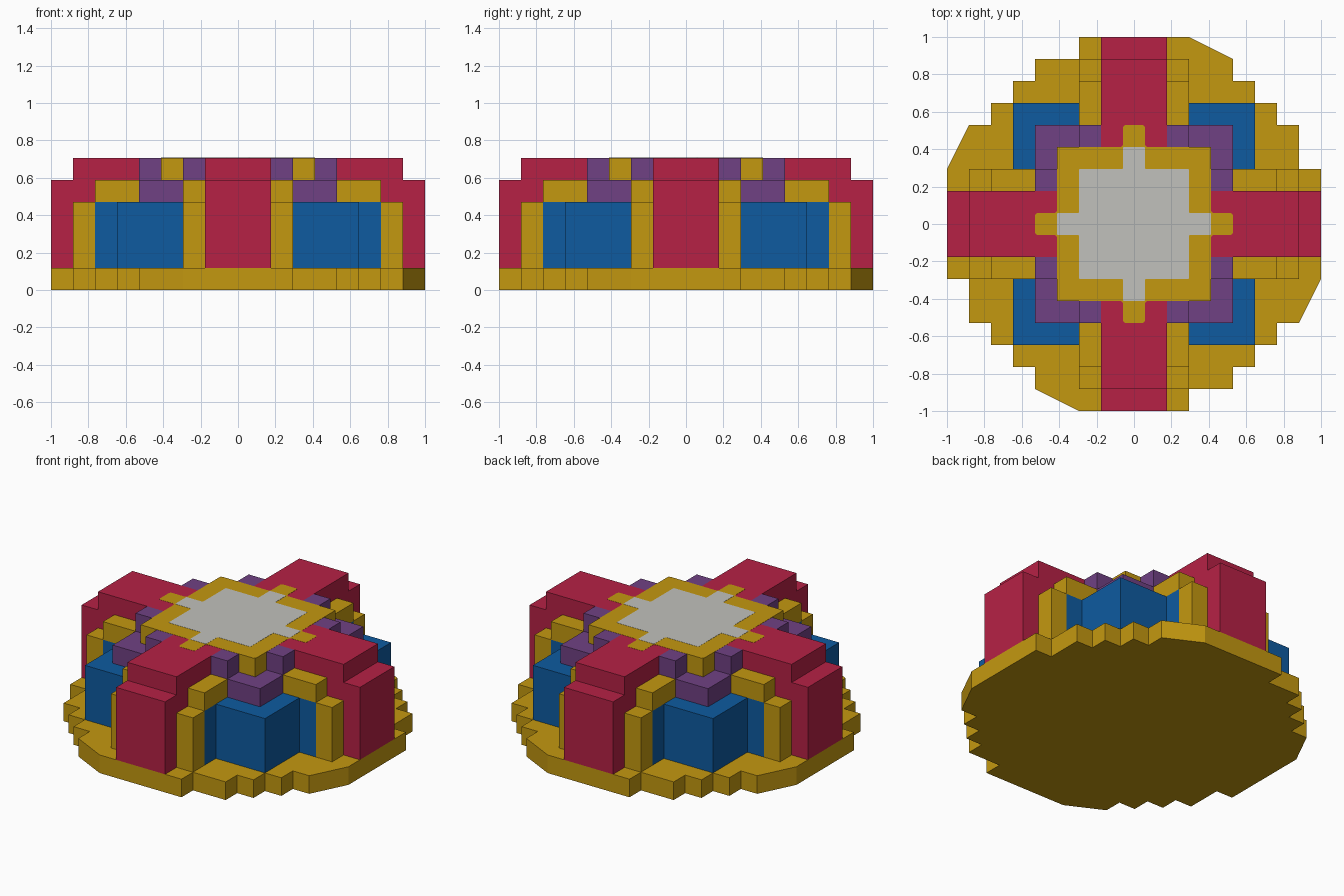
import bpy
import bmesh
from math import pi
from mathutils import Matrix, Vector

cube = bpy.data.objects.get("Cube")
if cube:
    bpy.data.objects.remove(cube)

U = 2 / 17  # one block


def material(name, rgb):
    lin = [(c / 255 / 12.92 if c < 11 else ((c / 255 + 0.055) / 1.055) ** 2.4) for c in rgb]
    m = bpy.data.materials.new(name)
    m.use_nodes = True
    m.diffuse_color = (*lin, 1)
    m.node_tree.nodes["Principled BSDF"].inputs["Base Color"].default_value = (*lin, 1)
    return m


gold = material("gold", (196, 152, 16))
red = material("crimson", (182, 33, 69))
blue = material("blue", (14, 91, 160))
purple = material("purple", (112, 65, 131))
pale = material("pale grey", (193, 193, 188))


def finish(name, bm, mat):
    bmesh.ops.recalc_face_normals(bm, faces=bm.faces)
    mesh = bpy.data.meshes.new(name)
    bm.to_mesh(mesh)
    bm.free()
    mesh.materials.append(mat)
    obj = bpy.data.objects.new(name, mesh)
    bpy.context.collection.objects.link(obj)
    return obj


def blocks(name, mat, boxes, turns=4):
    """Boxes as (x0, x1, y0, y1, z0, z1) in blocks, repeated about the centre."""
    bm = bmesh.new()
    for k in range(turns):
        for x0, x1, y0, y1, z0, z1 in boxes:
            size = Vector((x1 - x0, y1 - y0, z1 - z0)) * U
            mid = Vector((x0 + x1, y0 + y1, z0 + z1)) * U / 2
            mat4 = Matrix.Rotation(k * pi / 2, 4, 'Z') @ Matrix.Translation(mid) @ Matrix.Diagonal((*size, 1))
            bmesh.ops.create_cube(bm, size=1, matrix=mat4)
    return finish(name, bm, mat)


def slab(name, mat, quarter, z0, z1, rounding=0):
    """Extrude an outline given by one quarter, turned four times."""
    bm = bmesh.new()
    verts = []
    for k in range(4):
        turn = Matrix.Rotation(k * pi / 2, 4, 'Z')
        verts += [bm.verts.new(turn @ Vector((x * U, y * U, z0))) for x, y in quarter]
    if rounding:
        bm.faces.new(verts)
        bmesh.ops.bevel(bm, geom=bm.verts[:], offset=rounding, segments=3,
                        profile=0.5, affect='VERTICES')
        face = bm.faces[:][0]
    else:
        face = bm.faces.new(verts)
    top = bmesh.ops.extrude_face_region(bm, geom=[face], use_keep_orig=True)["geom"]
    bmesh.ops.translate(bm, vec=(0, 0, z1 - z0),
                        verts=[g for g in top if isinstance(g, bmesh.types.BMVert)])
    return finish(name, bm, mat)


# Stepped round base
steps = [(8.5, 2.5), (7.5, 4.5), (6.5, 5.5), (5.5, 6.5), (4.5, 7.5)]
outline = []
for i, (x, y) in enumerate(steps):
    start = 2.5 if i == 1 else (steps[i - 1][1] if i else -2.5)
    outline += [(x, start), (x, y)]
slab("base", gold, outline, 0, U)

# Blue body with shallow recesses beside the arms
blocks("body", blue, [(-5.5, 5.5, -5.5, 5.5, 1, 4)], turns=1)
blocks("body_recesses", blue, [(5.5, 6.5, -2.5, 2.5, 1, 4)])

# Gold posts and the lintels stepping inward above them
blocks("posts", gold, [(6.5, 7.5, -2.5, 2.5, 1, 4)])
blocks("lintels", gold, [(4.5, 6.5, -2.5, 2.5, 4, 5)])

# Four red arms, lower and upper tier
blocks("arms_lower", red, [(3.5, 8.5, -1.5, 1.5, 1, 5)])
blocks("arms_upper", red, [(3.5, 7.5, -1.5, 1.5, 5, 6)])

# Purple roof and the small blocks hugging the arms
blocks("roof", purple, [(-4.5, 4.5, -4.5, 4.5, 4, 5)], turns=1)
blocks("roof_blocks", purple, [(3.5, 4.5, s * 2 - 0.5, s * 2 + 0.5, 5, 6) for s in (-1, 1)])

# Gold crown with tabs, and the pale cross plate inlaid on it
blocks("crown", gold, [(-3.5, 3.5, -3.5, 3.5, 5, 6)], turns=1)


def tabbed(half):
    tip = half + 1
    return [(half, -half), (half, -0.5), (tip, -0.5), (tip, 0.5), (half, 0.5)]


slab("crown_tabs", gold, tabbed(3.5), 6 * U - 0.001, 6 * U + 0.001, rounding=0.015)
slab("top_plate", pale, tabbed(2.5), 6 * U, 6 * U + 0.002, rounding=0.008)
